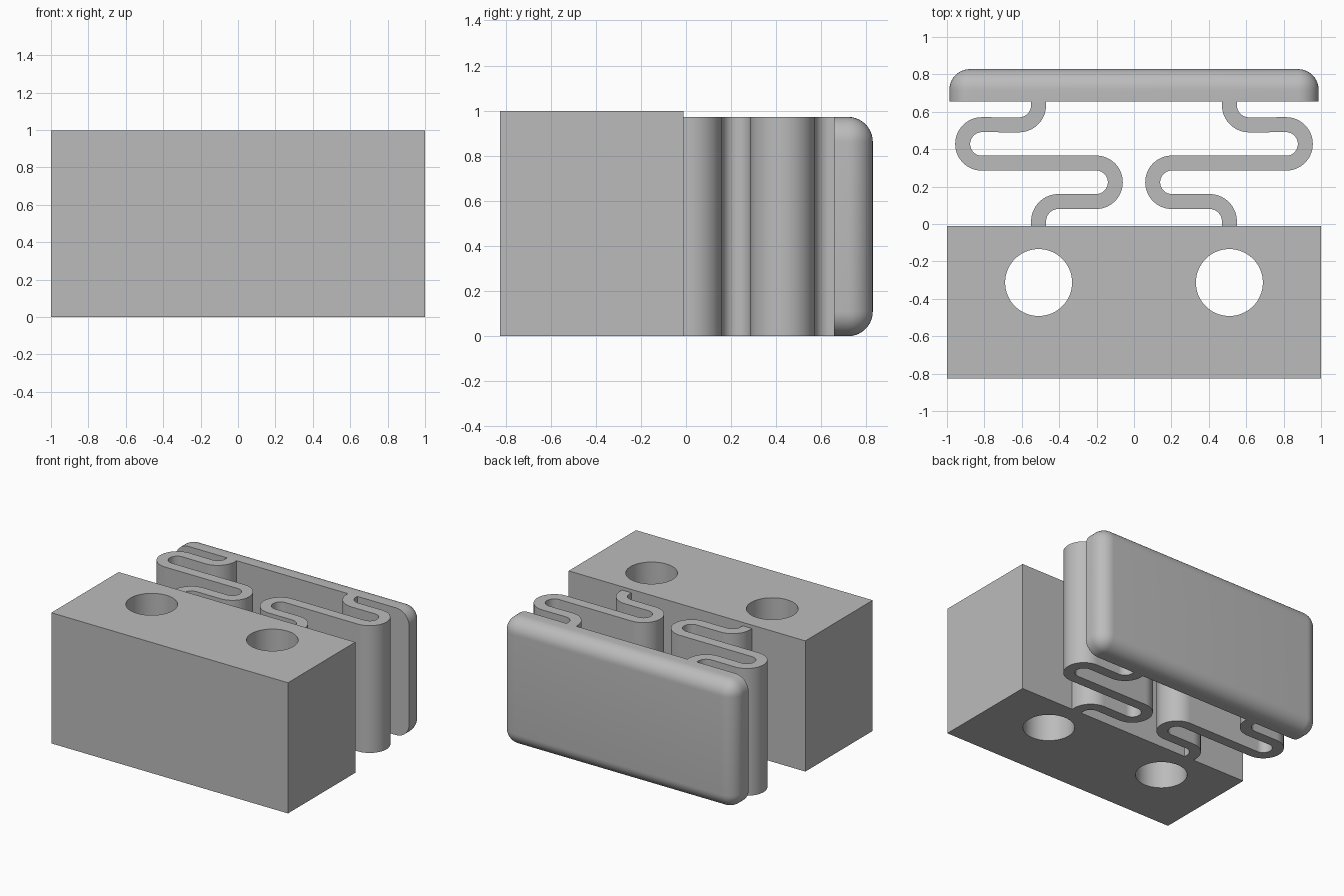
import bpy, bmesh, math
from mathutils import Vector, Matrix

cube = bpy.data.objects.get("Cube")
if cube:
    bpy.data.objects.remove(cube)

BLOCK_FRONT, BLOCK_BACK = -0.825, -0.012
PLATE_FRONT, PLATE_BACK = 0.655, 0.828
LOW_TOP = 0.972          # top of the springs and plate
ANCHOR_X = 0.51          # springs and holes line up here
STRIP = 0.08             # spring strip thickness

grey = bpy.data.materials.new("grey")
grey.use_nodes = True
grey.diffuse_color = (0.5, 0.5, 0.5, 1)
grey.node_tree.nodes["Principled BSDF"].inputs["Base Color"].default_value = (0.5, 0.5, 0.5, 1)


def make_object(name, bm):
    bmesh.ops.recalc_face_normals(bm, faces=bm.faces[:])
    mesh = bpy.data.meshes.new(name)
    bm.to_mesh(mesh)
    bm.free()
    mesh.materials.append(grey)
    ob = bpy.data.objects.new(name, mesh)
    bpy.context.collection.objects.link(ob)
    return ob


def select_only(ob):
    bpy.ops.object.select_all(action='DESELECT')
    ob.select_set(True)
    bpy.context.view_layer.objects.active = ob


def smooth(ob):
    select_only(ob)
    bpy.ops.object.shade_smooth_by_angle(angle=math.radians(30))


def box(lo, hi):
    lo, hi = Vector(lo), Vector(hi)
    bm = bmesh.new()
    bmesh.ops.create_cube(bm, size=1)
    bmesh.ops.scale(bm, vec=hi - lo, verts=bm.verts)
    bmesh.ops.translate(bm, vec=(lo + hi) / 2, verts=bm.verts)
    return bm


# Base block with two vertical through holes
block = make_object("base_block", box((-1, BLOCK_FRONT, 0), (1, BLOCK_BACK, 0.998)))
for side in (-1, 1):
    bm = bmesh.new()
    bmesh.ops.create_cone(bm, cap_ends=True, segments=64, radius1=0.179, radius2=0.179, depth=2,
                          matrix=Matrix.Translation((side * ANCHOR_X, -0.313, 0.5)))
    cutter = make_object("hole_cutter", bm)
    cutter.hide_render = True
    mod = block.modifiers.new("hole", 'BOOLEAN')
    mod.operation, mod.solver, mod.object = 'DIFFERENCE', 'EXACT', cutter
    select_only(block)
    bpy.ops.object.modifier_apply(modifier=mod.name)
    bpy.data.objects.remove(cutter)
smooth(block)

# Rear plate, rounded everywhere except around its flat front face
bm = box((-0.987, PLATE_FRONT, 0), (0.987, PLATE_BACK, LOW_TOP))
round_edges = [e for e in bm.edges if max(v.co.y for v in e.verts) > PLATE_FRONT + 0.01]
bmesh.ops.bevel(bm, geom=round_edges, offset=0.11, segments=10, profile=0.5, affect='EDGES')
smooth(make_object("rear_plate", bm))


def spring_path():
    """Centreline as (point, normal) pairs: vertical stubs joined by two hairpin bends."""
    corner, hairpin = 0.106, 0.103
    y = [0.12, 0.326, 0.53]
    left, right = 0.203, 0.813       # hairpin centres
    # centre x, centre y, radius, start angle, end angle in degrees
    bends = [
        (ANCHOR_X - corner, y[0] - corner, corner, 0, 90),
        (left, (y[0] + y[1]) / 2, hairpin, 270, 90),
        (right, (y[1] + y[2]) / 2, hairpin, -90, 90),
        (ANCHOR_X + corner, y[2] + corner, corner, 270, 180),
    ]
    path = [(Vector((ANCHOR_X, BLOCK_BACK - 0.005)), Vector((1, 0)))]
    for cx, cy, r, a0, a1 in bends:
        steps = abs(a1 - a0) // 6
        flip = 1 if a1 > a0 else -1      # keep the normal on one side of the strip
        for i in range(steps + 1):
            a = math.radians(a0 + (a1 - a0) * i / steps)
            out = Vector((math.cos(a), math.sin(a)))
            path.append((Vector((cx, cy)) + out * r, out * flip))
    path.append((Vector((ANCHOR_X, PLATE_FRONT + 0.005)), Vector((1, 0))))
    return path


# Serpentine springs, mirrored left and right
for side, name in ((1, "left_spring"), (-1, "right_spring")):
    bm = bmesh.new()
    rings = []
    for p, n in spring_path():
        a, b = p + n * STRIP / 2, p - n * STRIP / 2
        rings.append([bm.verts.new((side * q.x, q.y, z))
                      for q, z in ((a, 0), (b, 0), (b, LOW_TOP), (a, LOW_TOP))])
    for r0, r1 in zip(rings, rings[1:]):
        for i in range(4):
            j = (i + 1) % 4
            bm.faces.new((r0[i], r0[j], r1[j], r1[i]))
    bm.faces.new(rings[0])
    bm.faces.new(rings[-1])
    smooth(make_object(name, bm))
